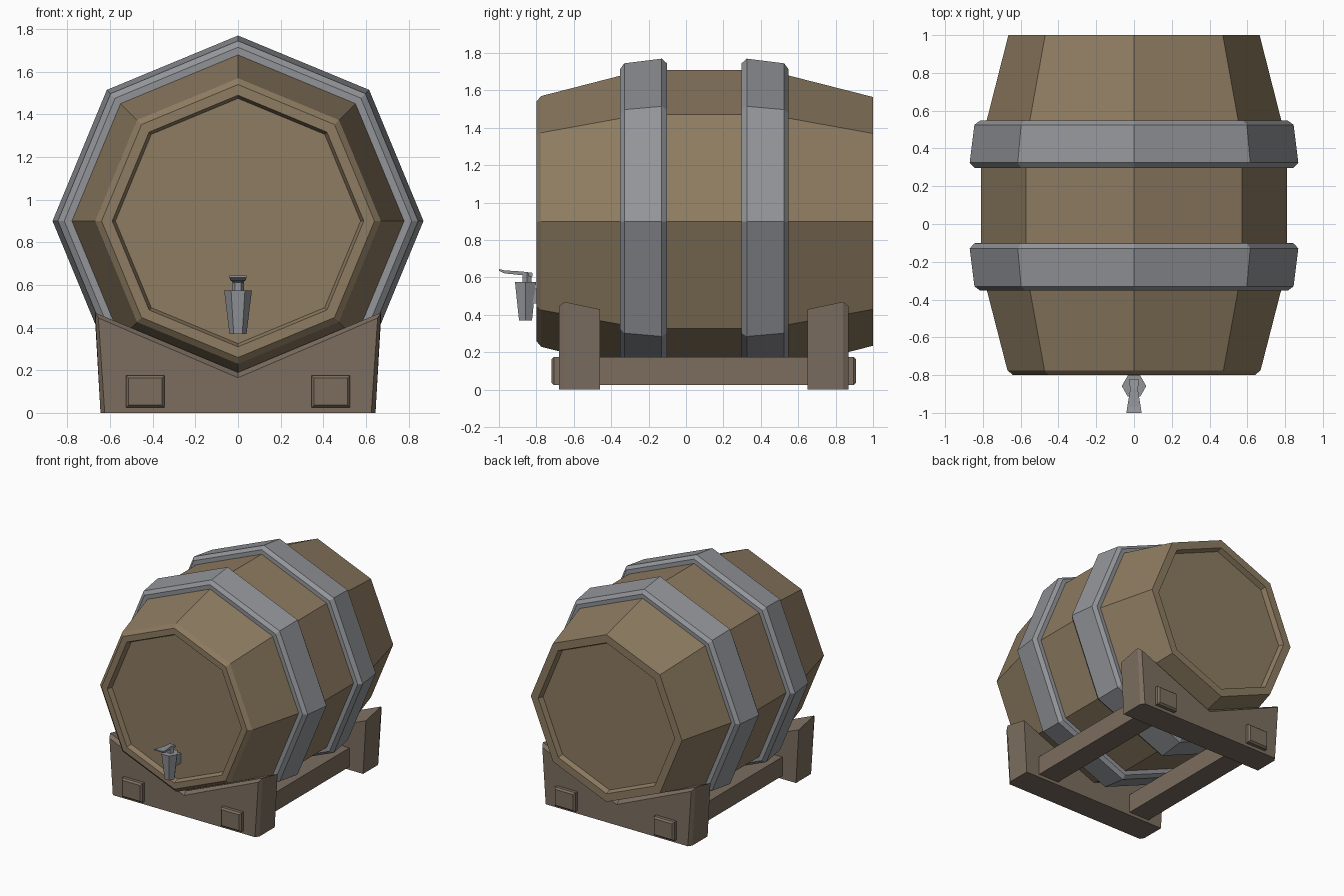
import bpy, bmesh, math

if "Cube" in bpy.data.objects:
    bpy.data.objects.remove(bpy.data.objects["Cube"])

def material(name, rgb):
    m = bpy.data.materials.new(name)
    m.diffuse_color = (*rgb, 1)
    m.use_nodes = True
    m.node_tree.nodes["Principled BSDF"].inputs["Base Color"].default_value = m.diffuse_color
    return m

WOOD = material("barrel_wood", (0.27, 0.20, 0.12))
STAND = material("stand_wood", (0.20, 0.155, 0.115))
METAL = material("metal", (0.29, 0.30, 0.32))

def loft(name, rings, mat, closed=False):
    """Skin a list of equal-length point rings; cap the ends unless closed."""
    bm = bmesh.new()
    vs = [[bm.verts.new(p) for p in ring] for ring in rings]
    n = len(vs[0])
    pairs = list(zip(vs, vs[1:])) + ([(vs[-1], vs[0])] if closed else [])
    for a, b in pairs:
        for i in range(n):
            j = (i + 1) % n
            bm.faces.new((a[i], a[j], b[j], b[i]))
    if not closed:
        bm.faces.new(vs[0])
        bm.faces.new(vs[-1])
    bmesh.ops.recalc_face_normals(bm, faces=bm.faces)
    me = bpy.data.meshes.new(name)
    bm.to_mesh(me)
    bm.free()
    me.materials.append(mat)
    ob = bpy.data.objects.new(name, me)
    bpy.context.collection.objects.link(ob)
    return ob

def octagon(y, r):
    return [(r * math.cos(k * math.pi / 4), y, 0.9 + r * math.sin(k * math.pi / 4))
            for k in range(8)]

def hexagon(z, r, y=-0.858):
    return [(r * math.cos(k * math.pi / 3), y + r * math.sin(k * math.pi / 3), z)
            for k in range(6)]

def rect_y(y, x, hx, z0, z1):
    return [(x - hx, y, z0), (x + hx, y, z0), (x + hx, y, z1), (x - hx, y, z1)]

# Barrel body with recessed heads at both ends
body = [(-0.76, 0.575), (-0.80, 0.59), (-0.80, 0.64), (-0.775, 0.67), (-0.23, 0.81),
        (0.43, 0.81), (1.0, 0.665), (1.0, 0.60), (0.96, 0.585)]
loft("barrel_body", [octagon(y, r) for y, r in body], WOOD)

# Two hoops, mirrored about the barrel middle
hoop = [(-0.35, 0.76), (-0.352, 0.815), (-0.33, 0.845), (-0.13, 0.87),
        (-0.102, 0.845), (-0.10, 0.79)]
loft("front_hoop", [octagon(y, r) for y, r in hoop], METAL, True)
loft("back_hoop", [octagon(0.195 - y, r) for y, r in hoop], METAL, True)

# V-notched cradles: y, bottom half width, top half width, corner z, notch z
cradle = [(-0.68, 0.625, 0.655, 0.445, 0.165), (-0.65, 0.645, 0.67, 0.47, 0.19),
          (-0.46, 0.645, 0.67, 0.43, 0.15)]
for name, place in (("front_cradle", lambda y: y), ("back_cradle", lambda y: 0.19 - y)):
    loft(name, [[(-b, place(y), 0), (b, place(y), 0), (t, place(y), c),
                 (0, place(y), v), (-t, place(y), c)]
                for y, b, t, c, v in cradle], STAND)

# Rails through the cradles, with chamfered ends
for name, x in (("left_rail", -0.435), ("right_rail", 0.435)):
    loft(name, [rect_y(y, x, 0.09 - d, 0.025 + d, 0.175 - d)
                for y, d in ((-0.72, 0.012), (-0.706, 0), (0.896, 0), (0.91, 0.012))], STAND)

# Tap: tapered body, stem, pipe into the barrel head and flared lever
loft("tap_body", [hexagon(0.37, 0.04), hexagon(0.575, 0.065)], METAL)
loft("tap_stem", [hexagon(0.56, 0.027, -0.85), hexagon(0.625, 0.027, -0.85)], METAL)
loft("tap_pipe", [rect_y(-0.85, 0, 0.03, 0.46, 0.54), rect_y(-0.75, 0, 0.03, 0.46, 0.54)], METAL)
lever = [(-0.82, 0.025, 0.605, 0.625), (-0.875, 0.02, 0.612, 0.632),
         (-0.97, 0.036, 0.622, 0.638), (-1.0, 0.04, 0.636, 0.645)]
loft("tap_lever", [rect_y(y, 0, hx, z0, z1) for y, hx, z0, z1 in lever], METAL)
